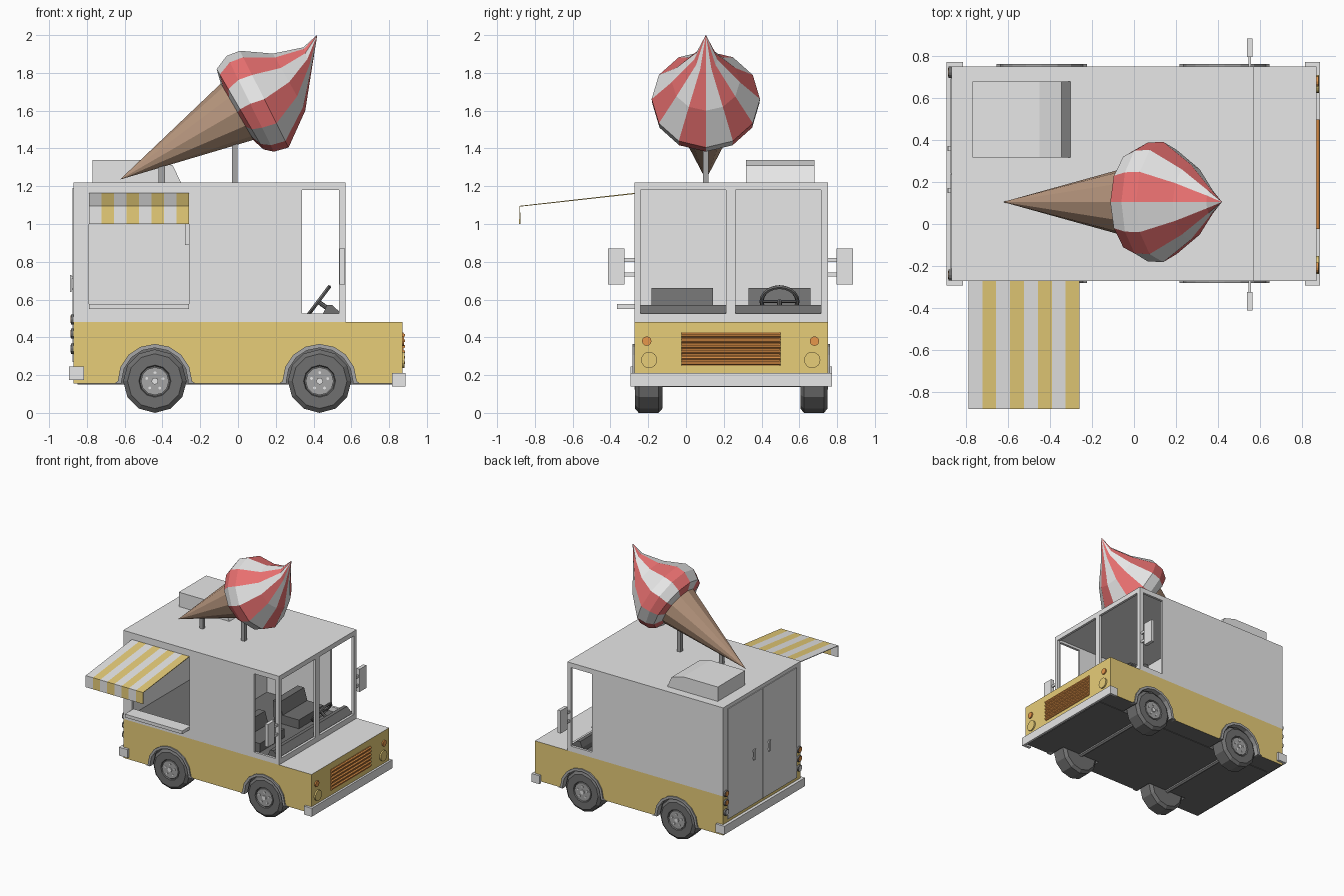
import bpy, bmesh, math
from mathutils import Vector, Matrix

if "Cube" in bpy.data.objects:
    bpy.data.objects.remove(bpy.data.objects["Cube"])

def material(name, r, g, b):
    m = bpy.data.materials.new(name)
    m.diffuse_color = (r, g, b, 1)
    m.use_nodes = True
    m.node_tree.nodes["Principled BSDF"].inputs["Base Color"].default_value = m.diffuse_color
    return m

WHITE = material("white", .8, .8, .8)
YELLOW = material("mustard_yellow", .8, .61, .19)
ORANGE = material("orange", .8, .31, .07)
RED = material("red", .8, .16, .16)
BROWN = material("cone_brown", .48, .31, .21)
DARK = material("dark_grey", .16, .16, .16)
GREY = material("mid_grey", .38, .38, .38)

def finish(name, bm, *mats):
    bmesh.ops.recalc_face_normals(bm, faces=bm.faces[:])
    me = bpy.data.meshes.new(name)
    bm.to_mesh(me)
    bm.free()
    for m in mats:
        me.materials.append(m)
    ob = bpy.data.objects.new(name, me)
    bpy.context.collection.objects.link(ob)
    return ob

def box(name, x0, x1, y0, y1, z0, z1, mat):
    return prism(name, [(x0, z0), (x1, z0), (x1, z1), (x0, z1)], y0, y1, mat)

def prism(name, pts, y0, y1, *mats):
    """Extrude an xz profile along y."""
    bm = bmesh.new()
    a = [bm.verts.new((x, y0, z)) for x, z in pts]
    b = [bm.verts.new((x, y1, z)) for x, z in pts]
    bm.faces.new(a)
    bm.faces.new(b)
    for i in range(len(pts)):
        j = (i + 1) % len(pts)
        bm.faces.new((a[i], a[j], b[j], b[i]))
    return finish(name, bm, *mats)

def rod(name, p, q, r, n, mat, r2=None):
    """Cylinder or cone between two points."""
    p, q = Vector(p), Vector(q)
    bm = bmesh.new()
    rot = (q - p).to_track_quat('Z', 'Y').to_matrix().to_4x4()
    bmesh.ops.create_cone(bm, cap_ends=True, segments=n, radius1=r,
                          radius2=r if r2 is None else r2, depth=(q - p).length,
                          matrix=Matrix.Translation((p + q) / 2) @ rot)
    return finish(name, bm, mat)

def loft(bm, rings, rule=lambda k: 0, caps=True):
    """Skin a list of vertex rings."""
    vr = [[bm.verts.new(p) for p in ring] for ring in rings]
    n = len(vr[0])
    for a, b in zip(vr, vr[1:]):
        for k in range(n):
            f = bm.faces.new((a[k], a[(k + 1) % n], b[(k + 1) % n], b[k]))
            f.material_index = rule(k)
    if caps:
        bm.faces.new(vr[0])
        bm.faces.new(vr[-1])

Y0, Y1, YC = -.272, .752, .24       # body sides and centre
AXLES, WZ = (-.44, .432), .168

def arc(cx, r, steps=8):
    return [(cx + r * math.cos(math.pi * i / steps), WZ + r * math.sin(math.pi * i / steps))
            for i in range(steps, -1, -1)]

# lower body with wheel arches
pts = [(-.87, .155)]
for cx in AXLES:
    pts += [(cx - .18, .155)] + arc(cx, .18) + [(cx + .18, .155)]
pts += [(.87, .155), (.87, .48), (-.87, .48)]
lower = prism("lower_body", pts, Y0, Y1, YELLOW, WHITE, DARK)
for f in lower.data.polygons:
    if f.normal.z > .9 and f.center.z > .45:
        f.material_index = 1
    elif abs(f.normal.y) < .5 and abs(f.center.x) < .86:
        f.material_index = 2
box("underbody", -.85, .85, -.12, .6, .151, .4, DARK)

# upper body: hollow shell with openings
upper = box("upper_body", -.87, .57, Y0, Y1, .48, 1.22, WHITE)
cuts = [("cavity", -.85, .55, Y0 + .02, Y1 - .02, .4, 1.2),
        ("serving_opening", -.79, -.26, -.4, -.2, .565, 1.155),
        ("door_opening", .34, .535, -.5, 1, .525, 1.18),
        ("window_a", .5, .7, -.242, .212, .525, 1.18),
        ("window_b", .5, .7, .262, .715, .525, 1.18)]
for name, *d in cuts:
    c = box(name + "_cutter", *d, WHITE)
    c.hide_render = True
    c.hide_viewport = True
    mod = upper.modifiers.new(name, 'BOOLEAN')
    mod.object, mod.operation, mod.solver = c, 'DIFFERENCE', 'EXACT'

# interior
box("floor", -.85, .55, Y0 + .02, Y1 - .02, .47, .487, DARK)
box("bulkhead", -.26, -.245, Y0 + .02, Y1 - .02, .48, 1.2, WHITE)
box("bulkhead_hatch", -.28, -.24, .06, .407, .89, 1.02, WHITE)
prism("dashboard", [(.45, .487), (.45, .525), (.47, .57), (.5, .57), (.548, .525), (.548, .487)],
      Y0 + .025, Y1 - .025, DARK)
for s, y in (("left", -.02), ("right", .495)):
    prism("seat_" + s, [(.1, .487), (.33, .487), (.33, .56), (.18, .56), (.15, .66), (.09, .66)],
          y - .163, y + .163, DARK)
th = math.radians(-53)
bpy.ops.mesh.primitive_torus_add(major_segments=20, minor_segments=6, major_radius=.095,
                                 minor_radius=.011, location=(.425, .495, .59), rotation=(0, th, 0))
wheel = bpy.context.object
wheel.name = "steering_wheel"
wheel.data.materials.append(DARK)
bpy.ops.object.shade_smooth_by_angle()
rod("steering_column", (.42, .495, .592), (.5, .495, .535), .012, 8, DARK)
rod("steering_spoke", (.425, .4, .59), (.425, .59, .59), .008, 6, DARK)

# wheels, flares and axles
for i, cx in enumerate(AXLES):
    rod(f"axle_{i}", (cx, -.2, WZ - .01), (cx, .68, WZ - .01), .022, 8, GREY)
    for side, yo, s in (("near", -.27, 1), ("far", .75, -1)):
        bm = bmesh.new()
        prof = [(.08, .012), (.085, 0), (.145, 0), (.168, .02), (.168, .125), (.145, .145)]
        loft(bm, [[(cx + r * math.sin(k * math.pi / 6), yo + s * d, WZ - r * math.cos(k * math.pi / 6))
                   for k in range(12)] for r, d in prof])
        tag = f"{i}_{side}"
        finish("tyre_" + tag, bm, DARK)
        rod("hub_" + tag, (cx, yo + s * .03, WZ), (cx, yo + s * .002, WZ), .074, 12, GREY)
        rod("hub_cap_" + tag, (cx, yo + s * .01, WZ), (cx, yo - s * .006, WZ), .018, 8, WHITE)
        for b in range(5):
            a = b * math.tau / 5 + .3
            x, z = cx + .045 * math.cos(a), WZ + .045 * math.sin(a)
            rod(f"bolt_{tag}_{b}", (x, yo + s * .01, z), (x, yo - s * .003, z), .008, 6, WHITE)
        y = Y0 if s > 0 else Y1
        prism("flare_" + tag, [(cx - .215, .155)] + arc(cx, .197) + [(cx + .215, .155), (cx + .176, .155)]
              + arc(cx, .176)[::-1] + [(cx - .176, .155)], y - s * .01, y + s * .03, GREY)

# bumpers with wrapped ends
for name, x0, x1, xe, z0, z1 in (("front", .868, .887, .815, .14, .21), ("rear", -.895, -.868, -.815, .175, .245)):
    box(name + "_bumper", x0, x1, -.293, .772, z0, z1, WHITE)
    for y in (-.293, Y1 - .002):
        box(name + "_bumper_end", min(x0, xe), max(x1, xe), y, y + .022, z0, z1, WHITE)

# grille and front lamps
box("grille", .86, .875, -.02, .495, .25, .425, ORANGE)
for i in range(6):
    z = .25 + i * .0292
    prism("grille_slat", [(.87, z), (.884, z + .01), (.884, z + .02), (.87, z + .029)], -.024, .499, ORANGE)
for y, yi in ((-.195, -.208), (.668, .68)):
    rod("headlight", (.86, y, .28), (.882, y, .28), .043, 16, YELLOW)
    rod("indicator", (.86, yi, .38), (.88, yi, .38), .025, 12, ORANGE)

# rear doors, handles and tail lamps
for a, b in ((-.215, YC - .002), (YC + .002, .695)):
    box("rear_door", -.876, -.86, a, b, .27, 1.19, WHITE)
for y in (.16, .36):
    box("door_handle", -.89, -.882, y - .012, y + .012, .64, .73, WHITE)
    for z in (.65, .71):
        box("handle_mount", -.885, -.87, y - .012, y + .012, z, z + .012, WHITE)
for y in (-.243, .723):
    for z, m in ((.34, WHITE), (.42, ORANGE), (.495, ORANGE)):
        rod("tail_lamp_rim", (-.86, y, z), (-.885, y, z), .027, 12, DARK)
        rod("tail_lamp", (-.87, y, z), (-.888, y, z), .02, 12, m)

# side mirrors
for y, a, b in ((Y0, -.412, -.325), (Y1, .797, .885)):
    box("mirror", .538, .566, a, b, .68, .87, WHITE)
    for z in (.722, .8):
        box("mirror_arm", .546, .558, min(y, b), max(y, a), z, z + .02, WHITE)

# serving shelf and striped awning
box("serving_shelf", -.79, -.26, -.365, -.25, .55, .577, WHITE)
bm = bmesh.new()
rows = [[bm.verts.new((-.79 + .0663 * i, y, z)) for i in range(9)]
        for y, z in ((-.27, 1.162), (-.88, 1.094), (-.88, 1.0))]
for a, b in zip(rows, rows[1:]):
    for i in range(8):
        bm.faces.new((a[i], b[i], b[i + 1], a[i + 1])).material_index = i % 2
awning = finish("awning", bm, WHITE, YELLOW)
mod = awning.modifiers.new("thickness", 'SOLIDIFY')
mod.thickness, mod.offset = .006, 0

# roof vent and cone posts
prism("roof_vent", [(-.77, 1.215), (-.77, 1.34), (-.45, 1.34), (-.345, 1.31), (-.3, 1.215)], .318, .68, WHITE)
CY = .105
box("rear_post", -.42, -.387, CY - .015, CY + .015, 1.215, 1.34, GREY)
box("front_post", -.033, -.003, CY - .015, CY + .015, 1.215, 1.5, GREY)

# cone and striped ice cream (rings given by upper and lower xz points)
rod("cone", (.005, CY, 1.6), (-.625, CY, 1.235), .175, 12, BROWN, 0)
pairs = [((-.09, 1.74), (.085, 1.44), .17), ((-.113, 1.82), (.135, 1.395), .25), ((-.06, 1.89), (.19, 1.383), .283),
         ((.01, 1.917), (.268, 1.405), .287), ((.185, 1.902), (.356, 1.6), .18),
         ((.345, 1.935), (.389, 1.81), .06), ((.418, 2.0), (.419, 1.997), .001)]
rings = []
for u, l, ry in pairs:
    cx, cz, hx, hz = (u[0] + l[0]) / 2, (u[1] + l[1]) / 2, (u[0] - l[0]) / 2, (u[1] - l[1]) / 2
    rings.append([(cx + hx * math.cos(k * math.pi / 6), CY + ry * math.sin(k * math.pi / 6),
                   cz + hz * math.cos(k * math.pi / 6)) for k in range(12)])
bm = bmesh.new()
loft(bm, rings, lambda k: (k + 1) % 2)
finish("ice_cream", bm, WHITE, RED)
